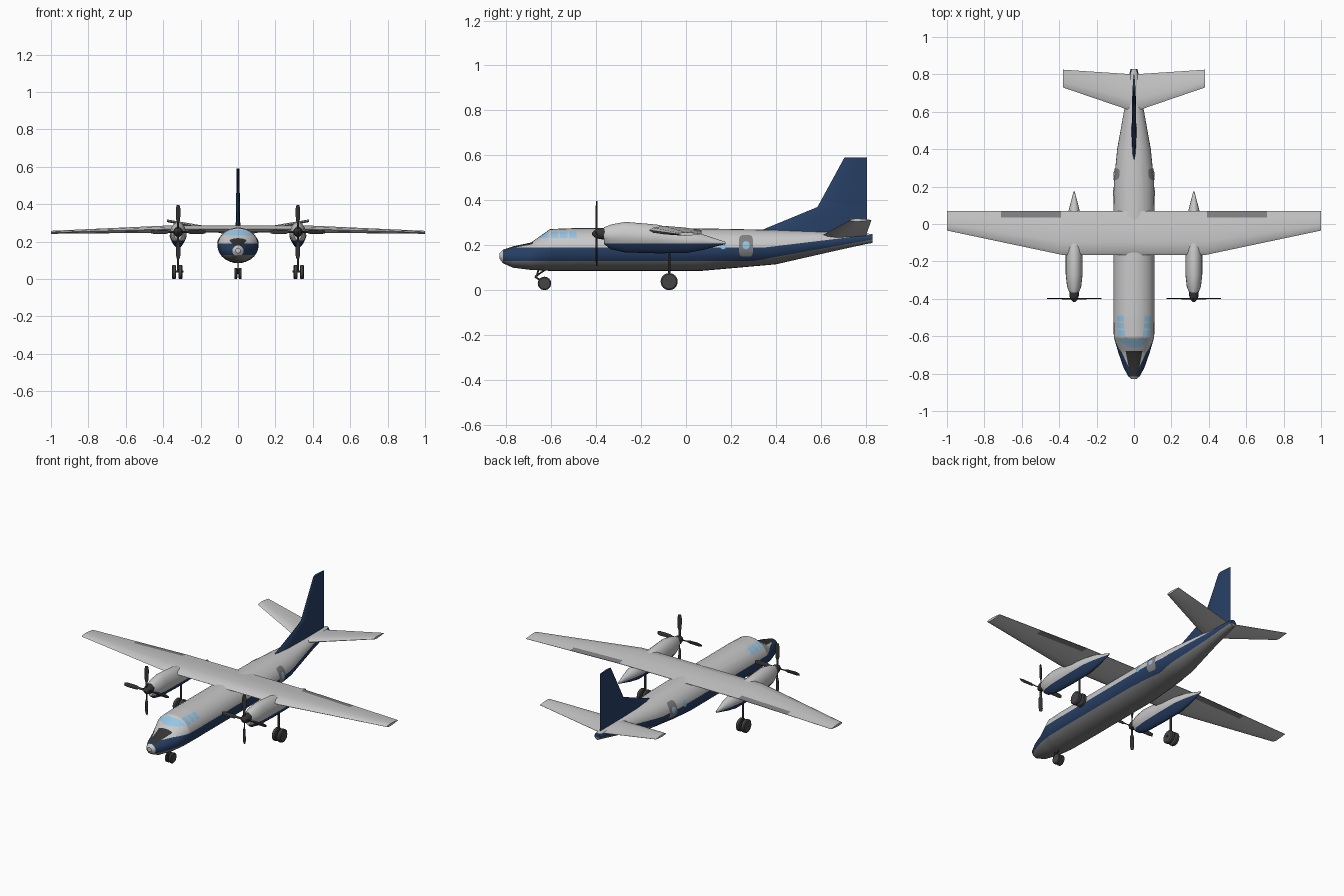
import bpy, bmesh
from math import sin, cos, pi, sqrt
from mathutils import Vector, Matrix

if "Cube" in bpy.data.objects:
    bpy.data.objects.remove(bpy.data.objects["Cube"])


def material(name, r, g, b):
    m = bpy.data.materials.new(name)
    m.use_nodes = True
    m.diffuse_color = (r, g, b, 1)
    m.node_tree.nodes["Principled BSDF"].inputs["Base Color"].default_value = (r, g, b, 1)
    return m


white = material("light grey paint", .58, .58, .58)
navy = material("navy paint", .02, .05, .13)
belly = material("belly grey", .2, .2, .2)
glass = material("window blue", .3, .56, .78)
black = material("anti glare black", .035, .035, .035)
rubber = material("dark rubber", .06, .06, .06)
trim = material("door grey", .22, .22, .23)


def loft(bm, rings):
    """Skin a list of equal-length rings and cap both ends."""
    loops = [[bm.verts.new(p) for p in ring] for ring in rings]
    n = len(loops[0])
    for a, b in zip(loops, loops[1:]):
        for i in range(n):
            j = (i + 1) % n
            bm.faces.new((a[i], a[j], b[j], b[i]))
    bm.faces.new(loops[0])
    bm.faces.new(loops[-1])


def cut(bm, co, no):
    bmesh.ops.bisect_plane(bm, geom=bm.verts[:] + bm.edges[:] + bm.faces[:],
                           dist=1e-5, plane_co=co, plane_no=no)


def finish(name, bm, mats, rule=None):
    bmesh.ops.recalc_face_normals(bm, faces=bm.faces[:])
    if rule:
        for f in bm.faces:
            f.material_index = rule(f.calc_center_median())
    mesh = bpy.data.meshes.new(name)
    bm.to_mesh(mesh)
    bm.free()
    ob = bpy.data.objects.new(name, mesh)
    bpy.context.collection.objects.link(ob)
    for m in mats:
        mesh.materials.append(m)
    bpy.ops.object.select_all(action="DESELECT")
    ob.select_set(True)
    bpy.context.view_layer.objects.active = ob
    bpy.ops.object.shade_smooth_by_angle(angle=0.6)


def body_ring(x, y, w, low, high, n=28, keel=0):
    """Oval ring across the y axis; keel narrows the lower half."""
    ring = []
    for i in range(n):
        c, s = cos(2 * pi * i / n), sin(2 * pi * i / n)
        ring.append((x + w * c * (1 - keel * max(0, -s)), y, (low + high) / 2 + (high - low) / 2 * s))
    return ring


FOIL = [(0, 0), (.08, .6), (.3, 1), (.65, .65), (1, .06), (1, -.06), (.65, -.65), (.3, -1), (.08, -.6)]


def foil(lead, trail, half, up):
    """Aerofoil ring between two points, thickened along up."""
    lead, trail, up = Vector(lead), Vector(trail), Vector(up)
    return [lead.lerp(trail, u) + up * (t * half) for u, t in FOIL]


def rod(bm, a, b, r, seg=10):
    a, b = Vector(a), Vector(b)
    turn = (b - a).to_track_quat("Z", "Y").to_matrix().to_4x4()
    bmesh.ops.create_cone(bm, cap_ends=True, segments=seg, radius1=r, radius2=r, depth=(b - a).length,
                          matrix=Matrix.Translation((a + b) / 2) @ turn)


# Fuselage: y, half width, bottom, top
HULL = [(-.83, .014, .14, .165), (-.815, .03, .12, .18), (-.77, .055, .1, .195), (-.69, .083, .09, .212),
        (-.605, .108, .086, .272), (-.5, .11, .085, .276), (.06, .11, .085, .275), (.22, .108, .099, .272),
        (.4, .09, .115, .268), (.65, .045, .172, .258), (.8, .025, .205, .252), (.83, .018, .21, .25)]
PANES = [(-.6, -.568), (-.56, -.528), (-.52, -.488)]
SLOPE_LOW, SLOPE_HIGH = .18, .12


def fuselage_colour(c):
    low = .13 + max(0, c.y - .3) * SLOPE_LOW
    high = .19 + max(0, c.y - .35) * SLOPE_HIGH
    if .232 < c.z < .262 and (c.y < -.612 or any(a < c.y < b for a, b in PANES)):
        return 3
    if -.81 < c.y < -.68 and c.z > .165 and abs(c.x) < .02 + (c.y + .81) * .19:
        return 4
    if c.z < low:
        return 2
    return 1 if c.z < high and c.y > -.815 else 0


bm = bmesh.new()
loft(bm, [body_ring(0, *s) for s in HULL])
for z in (.13, .19, .232, .262):
    cut(bm, (0, 0, z), (0, 0, 1))
cut(bm, (0, .3, .13), (0, -SLOPE_LOW, 1))
cut(bm, (0, .35, .19), (0, -SLOPE_HIGH, 1))
for y in [-.81, -.68, -.612, .3, .35] + [e for pane in PANES for e in pane]:
    cut(bm, (0, y, 0), (0, 1, 0))
for s in (1, -1):
    cut(bm, (.02 * s, -.81, 0), (s, -.19, 0))
finish("fuselage", bm, [white, navy, belly, glass, black], fuselage_colour)


def side_x(y, z):
    """Half width of the fuselage at a point on its side."""
    for a, b in zip(HULL, HULL[1:]):
        if a[0] <= y <= b[0]:
            t = (y - a[0]) / (b[0] - a[0])
            w, low, high = (a[i] + (b[i] - a[i]) * t for i in (1, 2, 3))
            return w * sqrt(max(0, 1 - ((2 * z - low - high) / (high - low)) ** 2))


def side_plate(name, s, y, z, ry, rz, power, lift, mat):
    """Thin rounded plate that follows the fuselage side."""
    bm = bmesh.new()
    rows, last = 14, None
    for i in range(rows + 1):
        v = -cos(pi * i / rows)
        half = ry * max(.02, 1 - abs(v) ** power) ** (1 / power)
        zz = z + rz * v
        row = [bm.verts.new((s * (side_x(y + d, zz) + lift), y + d, zz)) for d in (-half, 0, half)]
        if last:
            for j in (0, 1):
                quad = (last[j], last[j + 1], row[j + 1], row[j])
                bm.faces.new(quad if s > 0 else quad[::-1])
        last = row
    ob_faces = bm.faces[:]
    bmesh.ops.solidify(bm, geom=ob_faces, thickness=.002)
    finish(name, bm, [mat])


# Doors and round windows on both sides
for s, side in ((1, "left"), (-1, "right")):
    side_plate(side + "_door", s, .267, .197, .031, .048, 5, .003, trim)
    side_plate(side + "_door_window", s, .267, .2, .016, .018, 2, .006, glass)
    side_plate(side + "_round_window", s, .165, .2, .015, .018, 2, .003, glass)

# High wing with a straight centre and tapered outer panels
bm = bmesh.new()
UP = (0, 0, 1)
tips = [(.385, -.165, .07, .267, .019), (1, -.035, .07, .25, .008)]
sections = [(-x, *rest) for x, *rest in reversed(tips)] + tips
loft(bm, [foil((x, a, z), (x, b, z), h, UP) for x, a, b, z, h in sections])
cut(bm, (0, .035, 0), (0, 1, 0))
for x in (.39, .71):
    for s in (1, -1):
        cut(bm, (x * s, 0, 0), (1, 0, 0))
finish("wing", bm, [white, trim], lambda c: int(.39 < abs(c.x) < .71 and c.y > .035))

# Tailplane and fin
bm = bmesh.new()
loft(bm, [foil((x, a, z), (x, b, z), h, UP) for x, a, b, z, h in
          [(-.38, .73, .825, .312, .007), (0, .6, .8, .24, .014), (.38, .73, .825, .312, .007)]])
finish("tailplane", bm, [white])
bm = bmesh.new()
loft(bm, [foil((0, a, z), (0, .805, z), h, (1, 0, 0)) for z, a, h in
          [(.24, .27, .013), (.37, .585, .011), (.59, .705, .007)]])
finish("tail_fin", bm, [navy])

# Engines, propellers and main gear
POD = [(-.365, .026, .205, .28), (-.335, .038, .182, .292), (-.27, .045, .168, .304), (-.13, .045, .164, .292),
       (0, .04, .165, .262), (.07, .03, .178, .25), (.175, .003, .205, .215)]
HUB = [(-.36, .026, .226, .278), (-.385, .025, .227, .277), (-.405, .018, .234, .27), (-.418, .005, .247, .257)]
BLADE = [(.01, .005, .004), (.05, .005, .004), (.065, .011, .003), (.125, .012, .002), (.145, .007, .001)]

for s, side in ((1, "left"), (-1, "right")):
    x = .32 * s
    bm = bmesh.new()
    loft(bm, [body_ring(x, *p, n=20, keel=.4) for p in POD])
    cut(bm, (0, 0, .207), (0, 0, 1))
    finish(side + "_engine_pod", bm, [white, navy], lambda c: int(c.z < .207 and c.y > -.36))

    bm = bmesh.new()
    loft(bm, [body_ring(x, *p, n=16) for p in HUB])
    finish(side + "_propeller_hub", bm, [black])

    bm = bmesh.new()
    for k in range(4):
        place = Matrix.Translation((x, -.398, .252)) @ Matrix.Rotation(k * pi / 2, 4, "Y")
        loft(bm, [[place @ p for p in foil((-c, -.003, r), (c, .003, r), h, (0, 1, 0))] for r, c, h in BLADE])
    finish(side + "_propeller_blades", bm, [black])

    bm = bmesh.new()
    rod(bm, (x, -.075, .18), (x, -.075, .04), .006)
    rod(bm, (x - .028, -.075, .04), (x + .028, -.075, .04), .006)
    finish(side + "_main_strut", bm, [rubber])

# Twin wheels
for name, x, y, r, gap, half in (("left_main", .325, -.075, .038, .017, .011),
                                 ("right_main", -.325, -.075, .038, .017, .011),
                                 ("nose", 0, -.63, .03, .012, .008)):
    bm = bmesh.new()
    for s in (1, -1):
        cx = x + s * gap
        loft(bm, [[(cx + d, y + q * r * cos(2 * pi * i / 24), r + q * r * sin(2 * pi * i / 24)) for i in range(24)]
                  for d, q in ((-half, .85), (-half * .6, 1), (half * .6, 1), (half, .85))])
    finish(name + "_wheels", bm, [rubber])

# Nose gear linkage
bm = bmesh.new()
for a, b in (((0, -.62, .095), (0, -.672, .06)), ((0, -.672, .06), (0, -.63, .03)),
             ((0, -.655, .1), (0, -.665, .06)), ((-.015, -.63, .03), (.015, -.63, .03))):
    rod(bm, a, b, .004, 8)
finish("nose_strut", bm, [rubber])
